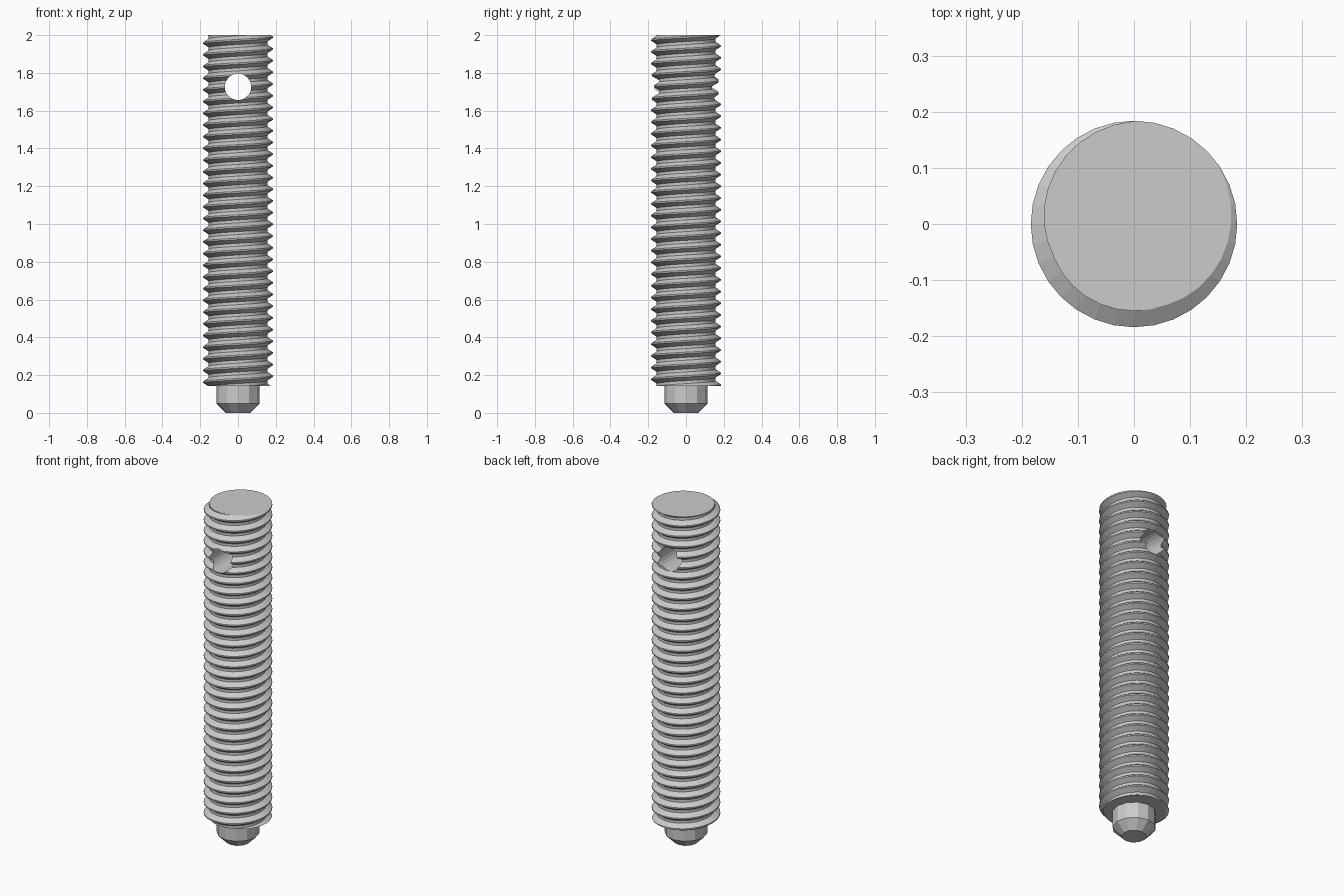
import bpy
import bmesh
from math import cos, sin, pi, radians
from mathutils import Matrix

START = bpy.data.objects.get("Cube")
if START:
    bpy.data.objects.remove(START, do_unlink=True)

BOTTOM, TOP = 0.143, 2.0
TURNS, SIDES = 30, 32
PITCH = (TOP - BOTTOM) / TURNS
CREST, ROOT = 0.184, 0.155
PHASE = radians(65)  # direction of the crest at the top cut

steel = bpy.data.materials.new("light_grey_steel")
steel.use_nodes = True
GREY = (0.6, 0.6, 0.6, 1)
steel.diffuse_color = GREY
steel.node_tree.nodes["Principled BSDF"].inputs["Base Color"].default_value = GREY


def finish(bm, name):
    bmesh.ops.recalc_face_normals(bm, faces=bm.faces[:])
    mesh = bpy.data.meshes.new(name)
    bm.to_mesh(mesh)
    bm.free()
    mesh.materials.append(steel)
    obj = bpy.data.objects.new(name, mesh)
    bpy.context.collection.objects.link(obj)
    return obj


# Threaded rod: a right-handed helical sheet, cut flat at both ends and capped
profile = [(-1 / 16, CREST), (1 / 16, CREST), (3 / 8, ROOT), (5 / 8, ROOT)]
bm = bmesh.new()
columns = []
for i in range(SIDES + 1):
    a = 2 * pi * i / SIDES
    column = []
    for k in range(-3, TURNS + 3):
        for dz, r in profile:
            z = BOTTOM + PITCH * (k + dz + (a - PHASE) / (2 * pi))
            column.append(bm.verts.new((r * cos(a), r * sin(a), z)))
    columns.append(column)
for c0, c1 in zip(columns, columns[1:]):
    for j in range(len(c0) - 1):
        bm.faces.new((c0[j], c1[j], c1[j + 1], c0[j + 1]))
bmesh.ops.remove_doubles(bm, verts=bm.verts[:], dist=0.0001)
for z, direction in ((BOTTOM, -1), (TOP, 1)):
    cut = bmesh.ops.bisect_plane(
        bm, geom=bm.verts[:] + bm.edges[:] + bm.faces[:], dist=0.00001,
        plane_co=(0, 0, z), plane_no=(0, 0, direction), clear_outer=True)
    rim = [e for e in bm.edges if e.is_boundary
           and all(abs(v.co.z - z) < 0.0001 for v in e.verts)]
    bmesh.ops.edgeloop_fill(bm, edges=rim)
rod = finish(bm, "threaded_rod")

# Cross hole running front to back
bm = bmesh.new()
bmesh.ops.create_cone(bm, cap_ends=True, segments=24, radius1=0.07, radius2=0.07,
                      depth=1, matrix=Matrix.Translation((0, 0, 1.726))
                      @ Matrix.Rotation(pi / 2, 4, "X"))
cutter = finish(bm, "hole_cutter")
cutter.hide_render = True
hole = rod.modifiers.new("cross_hole", "BOOLEAN")
hole.operation = "DIFFERENCE"
hole.solver = "EXACT"
hole.object = cutter
bpy.context.view_layer.objects.active = rod
bpy.ops.object.modifier_apply(modifier=hole.name)
bpy.data.objects.remove(cutter, do_unlink=True)

# Chamfered pin under the rod
bm = bmesh.new()
rings = []
for r, z in ((0.065, 0), (0.115, 0.05), (0.115, BOTTOM + 0.01)):
    rings.append([bm.verts.new((r * cos(2 * pi * i / 12), r * sin(2 * pi * i / 12), z))
                  for i in range(12)])
for low, high in zip(rings, rings[1:]):
    for i in range(12):
        j = (i + 1) % 12
        bm.faces.new((low[i], low[j], high[j], high[i]))
bm.faces.new(rings[0])
bm.faces.new(rings[-1])
finish(bm, "end_pin")
